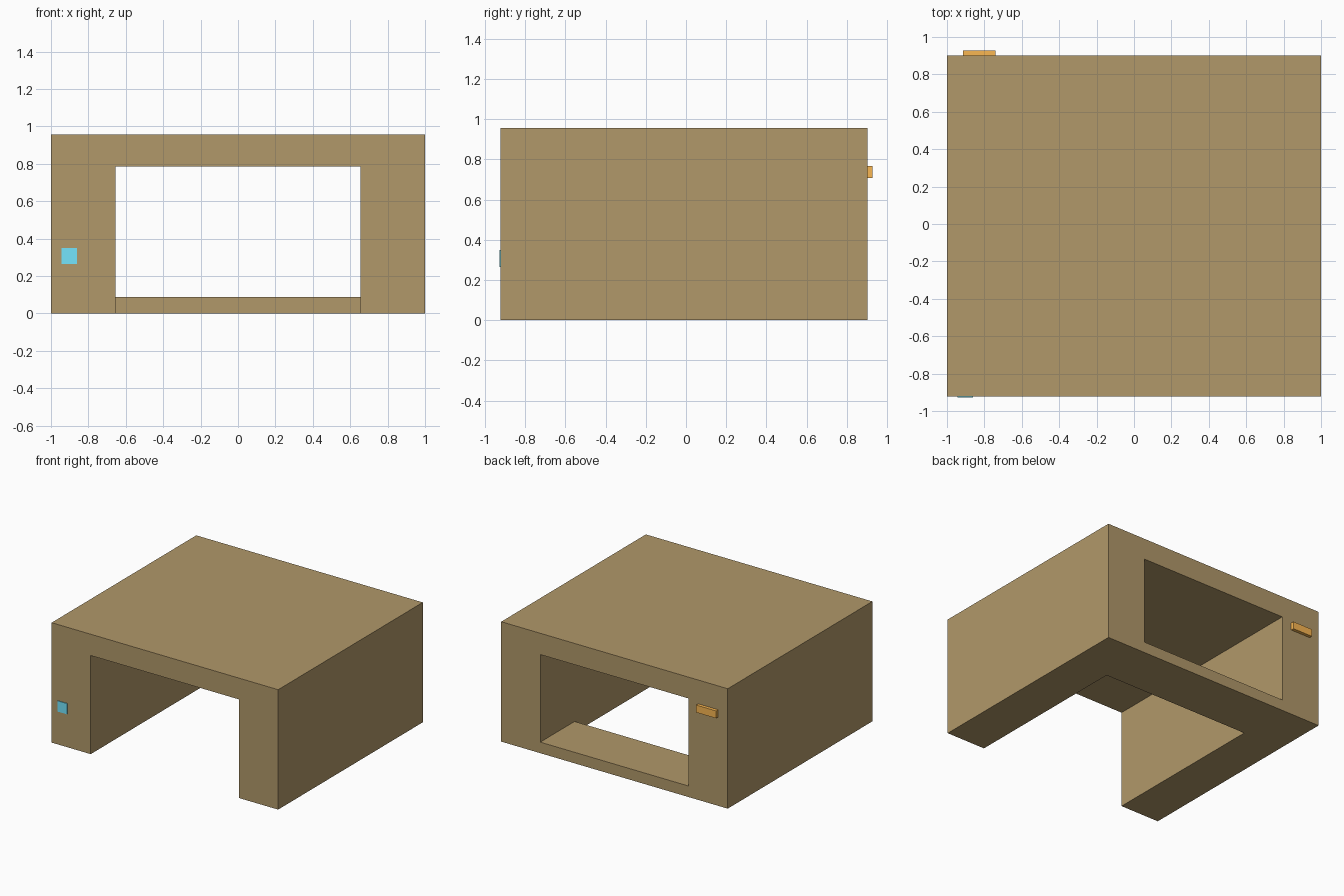
import bpy
import bmesh

if "Cube" in bpy.data.objects:
    bpy.data.objects.remove(bpy.data.objects["Cube"])


def material(name, color):
    mat = bpy.data.materials.new(name)
    mat.diffuse_color = (*color, 1)
    mat.use_nodes = True
    mat.node_tree.nodes["Principled BSDF"].inputs["Base Color"].default_value = mat.diffuse_color
    return mat


def prism(name, profile, x0, x1, mat=None):
    """Extrude a (y, z) profile along x from x0 to x1."""
    bm = bmesh.new()
    face = bm.faces.new([bm.verts.new((x0, y, z)) for y, z in profile])
    new = bmesh.ops.extrude_face_region(bm, geom=[face])["geom"]
    verts = [g for g in new if isinstance(g, bmesh.types.BMVert)]
    bmesh.ops.translate(bm, verts=verts, vec=(x1 - x0, 0, 0))
    bmesh.ops.recalc_face_normals(bm, faces=bm.faces)
    mesh = bpy.data.meshes.new(name)
    bm.to_mesh(mesh)
    bm.free()
    obj = bpy.data.objects.new(name, mesh)
    bpy.context.collection.objects.link(obj)
    if mat:
        mesh.materials.append(mat)
    return obj


def box(name, x, y, z, mat):
    return prism(name, [(y[0], z[0]), (y[1], z[0]), (y[1], z[1]), (y[0], z[1])], *x, mat)


brown = material("brown", (0.44, 0.314, 0.142))
cyan = material("cyan", (0.177, 0.78, 0.98))
orange = material("orange", (0.95, 0.474, 0.084))

# Main housing block
housing = box("housing", (-1, 1), (-0.922, 0.902), (0, 0.957), brown)

# Passage through the housing, open at the floor in front, leaving a rear sill
cutter = prism("passage_cutter",
               [(-1.2, -0.2), (0.47, -0.2), (0.47, 0.088),
                (1.2, 0.088), (1.2, 0.787), (-1.2, 0.787)], -0.655, 0.655, brown)
cutter.hide_render = True
cutter.hide_viewport = True
cut = housing.modifiers.new("passage", 'BOOLEAN')
cut.operation = 'DIFFERENCE'
cut.solver = 'EXACT'
cut.object = cutter

# Small square indicator on the front, raised plate on the back
box("front_indicator", (-0.945, -0.86), (-0.928, -0.922), (0.265, 0.35), cyan)
box("rear_plate", (-0.915, -0.74), (0.902, 0.928), (0.708, 0.767), orange)
